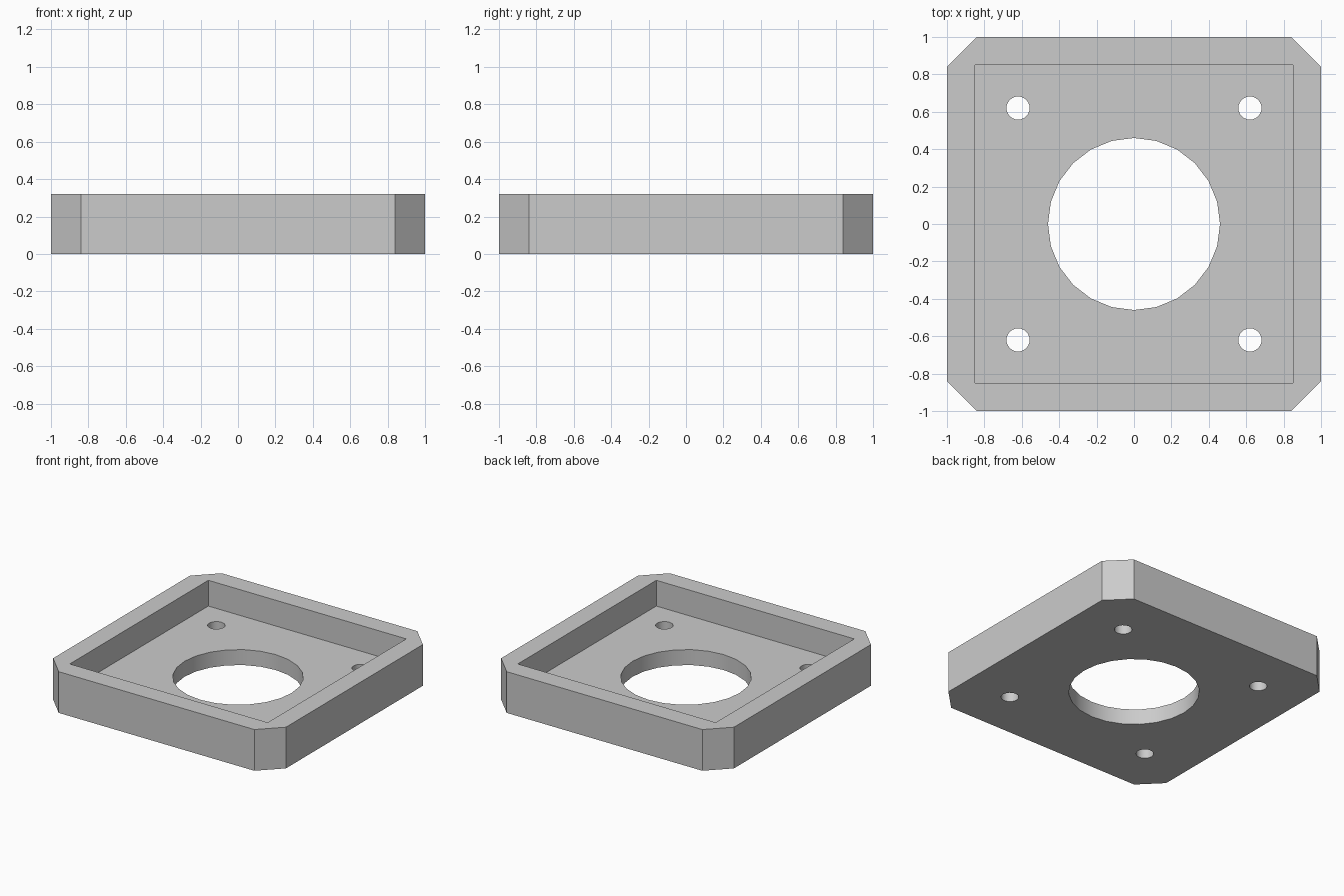
import bpy
import math

if "Cube" in bpy.data.objects:
    bpy.data.objects.remove(bpy.data.objects["Cube"], do_unlink=True)

HEIGHT, FLOOR = 0.32, 0.12
HALF, CHAMFER, POCKET = 1.0, 0.16, 0.85
BORE_RADIUS, SCREW_RADIUS, SCREW_OFFSET = 0.46, 0.062, 0.62

grey = bpy.data.materials.new("plain grey")
grey.use_nodes = True
grey.diffuse_color = (0.6, 0.6, 0.6, 1)
grey.node_tree.nodes["Principled BSDF"].inputs["Base Color"].default_value = grey.diffuse_color


def prism(name, outline, bottom, top):
    """Solid made by extruding a counter-clockwise outline from bottom to top."""
    n = len(outline)
    verts = [(x, y, z) for z in (bottom, top) for x, y in outline]
    faces = [list(reversed(range(n))), list(range(n, 2 * n))]
    faces += [(i, (i + 1) % n, n + (i + 1) % n, n + i) for i in range(n)]
    mesh = bpy.data.meshes.new(name)
    mesh.from_pydata(verts, [], faces)
    mesh.materials.append(grey)
    obj = bpy.data.objects.new(name, mesh)
    bpy.context.collection.objects.link(obj)
    return obj


def circle(radius, cx=0, cy=0, sides=24):
    turns = [math.tau * i / sides for i in range(sides)]
    return [(cx + radius * math.cos(a), cy + radius * math.sin(a)) for a in turns]


# Square body with chamfered corners
c = HALF - CHAMFER
body = prism("mounting_tray",
             [(HALF, -c), (HALF, c), (c, HALF), (-c, HALF),
              (-HALF, c), (-HALF, -c), (-c, -HALF), (c, -HALF)], 0, HEIGHT)

# Cutters: square pocket, central bore and four screw holes
p = POCKET
cutters = [prism("pocket_cutter", [(-p, -p), (p, -p), (p, p), (-p, p)], FLOOR, HEIGHT + 0.2),
           prism("bore_cutter", circle(BORE_RADIUS), -0.2, HEIGHT + 0.1)]
for sx in (-1, 1):
    for sy in (-1, 1):
        cutters.append(prism("screw_hole_cutter",
                             circle(SCREW_RADIUS, sx * SCREW_OFFSET, sy * SCREW_OFFSET),
                             -0.2, HEIGHT + 0.1))

bpy.ops.object.select_all(action="DESELECT")
bpy.context.view_layer.objects.active = body
body.select_set(True)
for cutter in cutters:
    cutter.hide_render = True
    cut = body.modifiers.new("cut", "BOOLEAN")
    cut.operation, cut.solver, cut.object = "DIFFERENCE", "EXACT", cutter
    bpy.ops.object.modifier_apply(modifier=cut.name)
    bpy.data.objects.remove(cutter, do_unlink=True)

# Smooth bores, crisp corners
bpy.ops.object.shade_smooth_by_angle(angle=math.radians(30))
